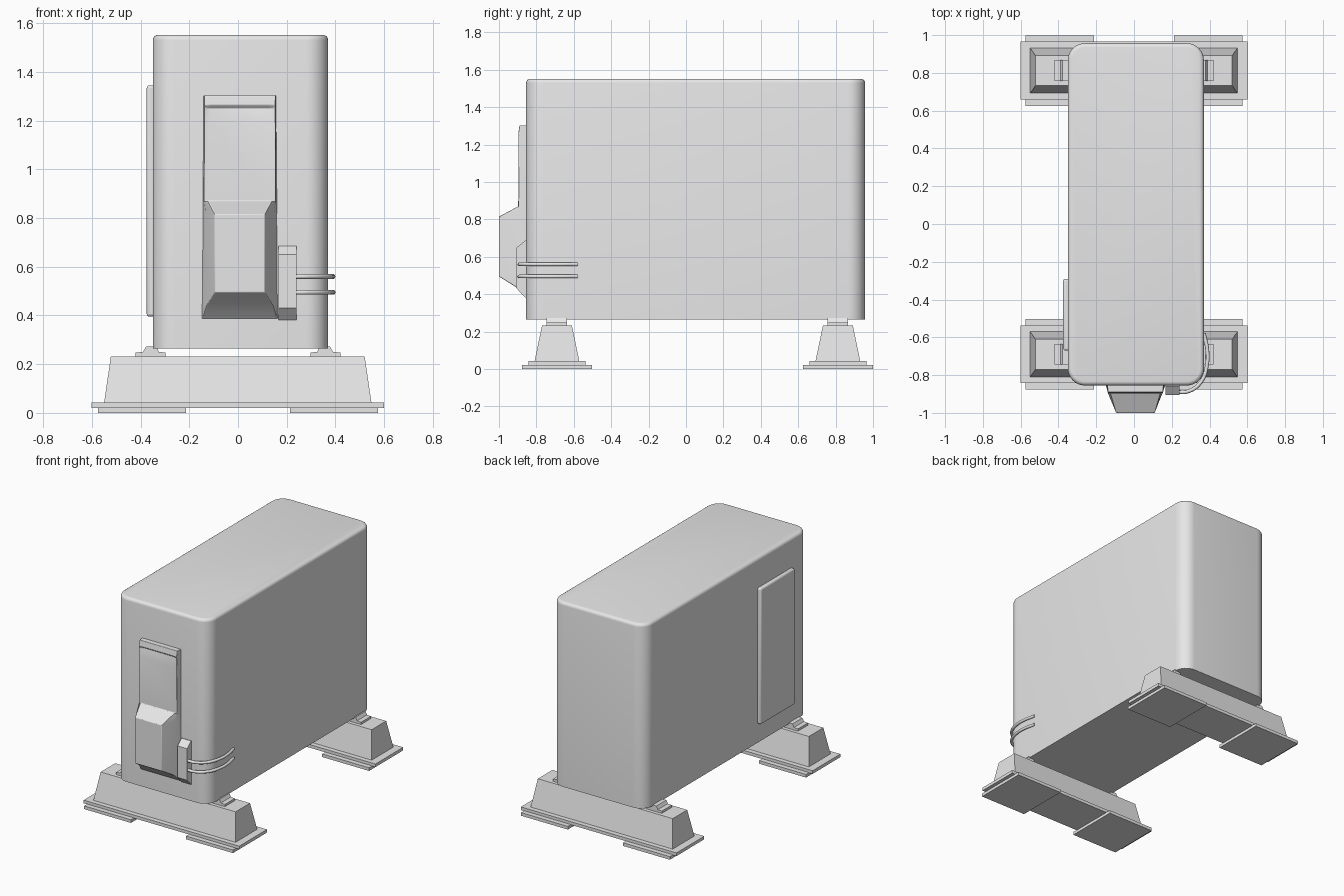
import bpy
import bmesh
from mathutils import Vector

if "Cube" in bpy.data.objects:
    bpy.data.objects.remove(bpy.data.objects["Cube"], do_unlink=True)

GREY = (0.8, 0.8, 0.8, 1)
grey = bpy.data.materials.new("plain grey")
grey.use_nodes = True
grey.diffuse_color = GREY
grey.node_tree.nodes["Principled BSDF"].inputs["Base Color"].default_value = GREY


def finish(name, bm, smooth=False, bevel=0):
    """Turn a bmesh into a named object with optional edge rounding."""
    bmesh.ops.recalc_face_normals(bm, faces=bm.faces)
    mesh = bpy.data.meshes.new(name)
    bm.to_mesh(mesh)
    bm.free()
    mesh.materials.append(grey)
    obj = bpy.data.objects.new(name, mesh)
    bpy.context.collection.objects.link(obj)
    if bevel:
        mod = obj.modifiers.new("rounding", "BEVEL")
        mod.width = bevel
        mod.segments = 3
        mod.limit_method = "ANGLE"
    if smooth:
        bpy.ops.object.select_all(action="DESELECT")
        bpy.context.view_layer.objects.active = obj
        obj.select_set(True)
        bpy.ops.object.shade_smooth_by_angle()
    return obj


def box_mesh(x, y, z, taper=(0, 0)):
    """Box from ranges; the top shrinks by taper on each side."""
    bm = bmesh.new()
    bmesh.ops.create_cube(bm, size=1)
    for v in bm.verts:
        tx, ty = taper if v.co.z > 0 else (0, 0)
        v.co = Vector((
            x[0] + tx if v.co.x < 0 else x[1] - tx,
            y[0] + ty if v.co.y < 0 else y[1] - ty,
            z[0] if v.co.z < 0 else z[1]))
    return bm


def box(name, x, y, z, taper=(0, 0), bevel=0):
    return finish(name, box_mesh(x, y, z, taper), bevel > 0, bevel)


def loft(name, rows, bevel=0):
    """Skin equal rows of points and cap both ends."""
    bm = bmesh.new()
    rings = [[bm.verts.new(p) for p in row] for row in rows]
    n = len(rings[0])
    for a, b in zip(rings, rings[1:]):
        for i in range(n):
            j = (i + 1) % n
            bm.faces.new((a[i], a[j], b[j], b[i]))
    bm.faces.new(rings[0])
    bm.faces.new(rings[-1])
    return finish(name, bm, bevel > 0, bevel)


# Main housing: wide vertical corners, small top rounding, sharp bottom
bm = box_mesh((-0.35, 0.37), (-0.855, 0.957), (0.265, 1.552))
upright = [e for e in bm.edges if abs(e.verts[0].co.z - e.verts[1].co.z) > 1]
bmesh.ops.bevel(bm, geom=upright, offset=0.09, segments=8, profile=0.5,
                affect="EDGES")
rim = [e for e in bm.edges if min(v.co.z for v in e.verts) > 1.5]
bmesh.ops.bevel(bm, geom=rim, offset=0.022, segments=4, profile=0.5,
                affect="EDGES")
finish("housing", bm, smooth=True)

# Raised side panel
box("side_panel", (-0.375, -0.34), (-0.67, -0.29), (0.395, 1.345), bevel=0.012)

# Front cover: z, base half width, rim half width, rim y, face half width, face y
cover = [
    (1.303, 0.150, 0.146, -0.890, 0.125, -0.890),
    (1.265, 0.150, 0.146, -0.896, 0.118, -0.896),
    (1.250, 0.150, 0.146, -0.896, 0.118, -0.880),
    (1.190, 0.150, 0.146, -0.896, 0.132, -0.895),
    (0.870, 0.153, 0.146, -0.896, 0.130, -0.897),
    (0.815, 0.154, 0.140, -0.897, 0.102, -1.000),
    (0.495, 0.156, 0.142, -0.897, 0.102, -1.000),
    (0.440, 0.157, 0.145, -0.895, 0.135, -0.912),
    (0.388, 0.157, 0.156, -0.860, 0.150, -0.862),
]
CX = 0.0075
loft("front_cover",
     [[(CX - b, -0.845, z), (CX - r, ry, z), (CX - f, fy, z),
       (CX + f, fy, z), (CX + r, ry, z), (CX + b, -0.845, z)]
      for z, b, r, ry, f, fy in cover], bevel=0.007)

# Connector block beside the cover, with sloped ends
side = [(-0.845, 0.382), (-0.86, 0.382), (-0.905, 0.43),
        (-0.905, 0.65), (-0.86, 0.686), (-0.845, 0.686)]
loft("connector_block", [[(x, y, z) for y, z in side] for x in (0.166, 0.24)])

# Two pipes bending round the front corner
path = [(0.22, -0.89), (0.29, -0.885), (0.355, -0.835),
        (0.387, -0.74), (0.387, -0.66), (0.37, -0.58)]
for name, z in (("upper_pipe", 0.56), ("lower_pipe", 0.495)):
    curve = bpy.data.curves.new(name, "CURVE")
    curve.dimensions = "3D"
    curve.bevel_depth = 0.01
    curve.bevel_resolution = 3
    curve.use_fill_caps = True
    curve.materials.append(grey)
    spline = curve.splines.new("BEZIER")
    spline.bezier_points.add(len(path) - 1)
    for point, (x, y) in zip(spline.bezier_points, path):
        point.co = (x, y, z)
        point.handle_left_type = point.handle_right_type = "AUTO"
    bpy.context.collection.objects.link(bpy.data.objects.new(name, curve))

# Feet: ground pads, flange, tapered beam and mounting clips
clip = [(-0.42, 0.228), (-0.42, 0.248), (-0.39, 0.25), (-0.378, 0.272),
        (-0.335, 0.272), (-0.325, 0.25), (-0.298, 0.248), (-0.298, 0.228)]
for end, y in (("front", -0.69), ("rear", 0.812)):
    box(end + "_flange", (-0.602, 0.6), (y - 0.153, y + 0.153), (0.02, 0.042))
    box(end + "_beam", (-0.55, 0.548), (y - 0.12, y + 0.12), (0.04, 0.232),
        taper=(0.028, 0.04))
    for hand, s in (("right", 1), ("left", -1)):
        xs = sorted((-0.575 * s, -0.213 * s))
        box(f"{end}_{hand}_pad", xs, (y - 0.187, y + 0.187), (0, 0.022))
        loft(f"{end}_{hand}_clip",
             [[(x * s, cy, z) for x, z in clip]
              for cy in (y - 0.055, y + 0.055)])
